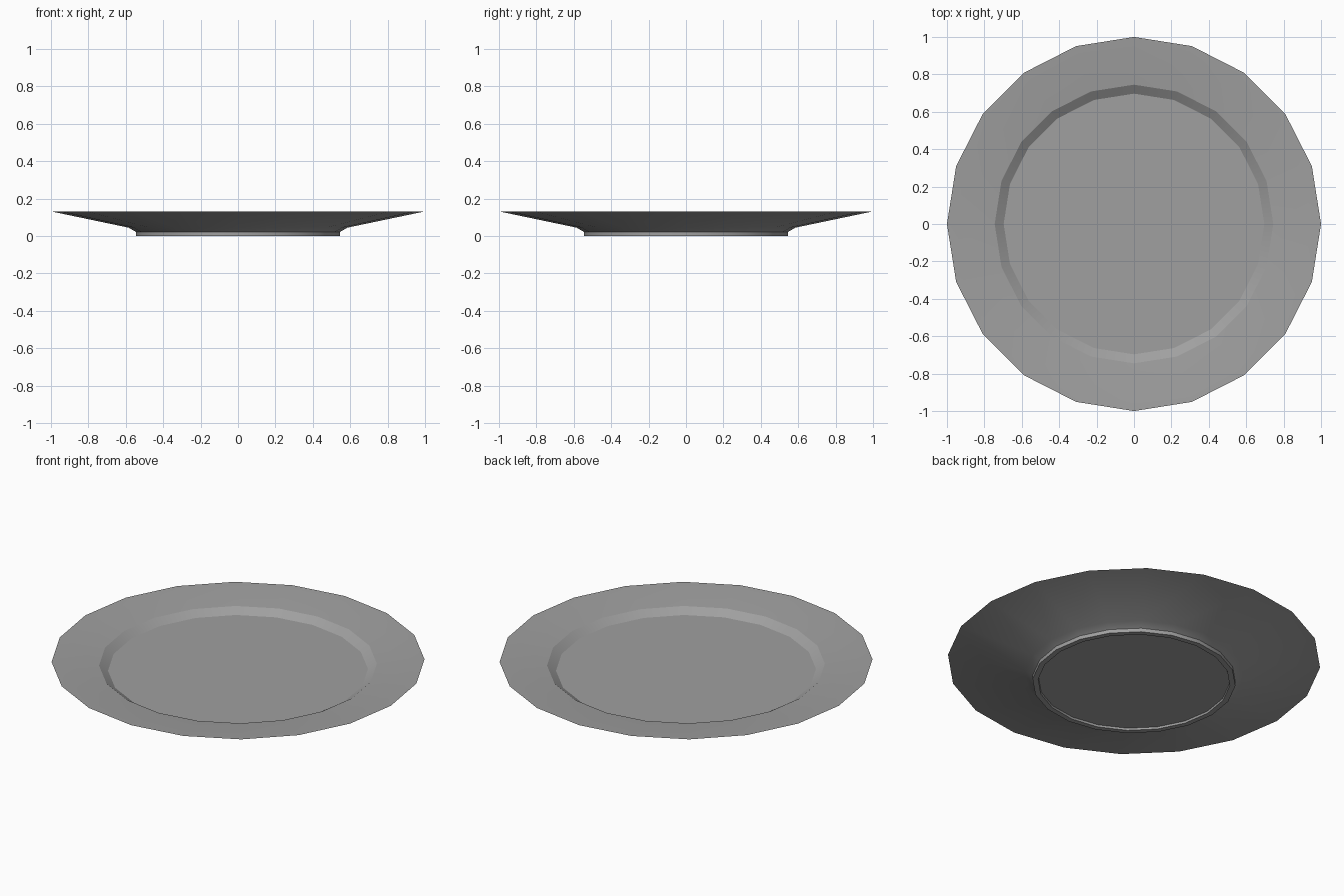
import bpy
import bmesh
import math
from mathutils import Matrix, Vector

cube = bpy.data.objects.get("Cube")
if cube:
    bpy.data.objects.remove(cube, do_unlink=True)

SIDES = 20

# Single glaze colour
grey = bpy.data.materials.new("plain_grey")
grey.use_nodes = True
colour = (0.35, 0.35, 0.35, 1)
grey.diffuse_color = colour
grey.node_tree.nodes["Principled BSDF"].inputs["Base Color"].default_value = colour

# Closed cross-section (radius, height): recessed base, foot, underside, rim, well
profile = [
    (0.0, 0.012), (0.513, 0.012), (0.515, 0.0), (0.545, 0.0),
    (0.545, 0.022), (0.585, 0.045), (1.0, 0.132),
    (0.95, 0.129), (0.745, 0.108), (0.697, 0.077), (0.0, 0.077),
]

# Lathe the cross-section into the plate
bm = bmesh.new()
verts = [bm.verts.new((r, 0, z)) for r, z in profile]
edges = [bm.edges.new(pair) for pair in zip(verts, verts[1:])]
bmesh.ops.spin(bm, geom=verts + edges, cent=(0, 0, 0), axis=(0, 0, 1),
               angle=math.tau, steps=SIDES, use_duplicate=False)
bmesh.ops.remove_doubles(bm, verts=bm.verts, dist=0.0005)

# Merge the floor and base fans into single flat faces
hubs = [v for v in bm.verts if v.co.xy.length < 0.01]
bmesh.ops.dissolve_verts(bm, verts=hubs)
bmesh.ops.recalc_face_normals(bm, faces=bm.faces)

mesh = bpy.data.meshes.new("plate")
bm.to_mesh(mesh)
bm.free()
mesh.materials.append(grey)
plate = bpy.data.objects.new("plate", mesh)
bpy.context.collection.objects.link(plate)

# Soft facets around, crisp edges at the well and foot
bpy.ops.object.select_all(action='DESELECT')
plate.select_set(True)
bpy.context.view_layer.objects.active = plate
bpy.ops.object.shade_smooth_by_angle(angle=math.radians(22))
